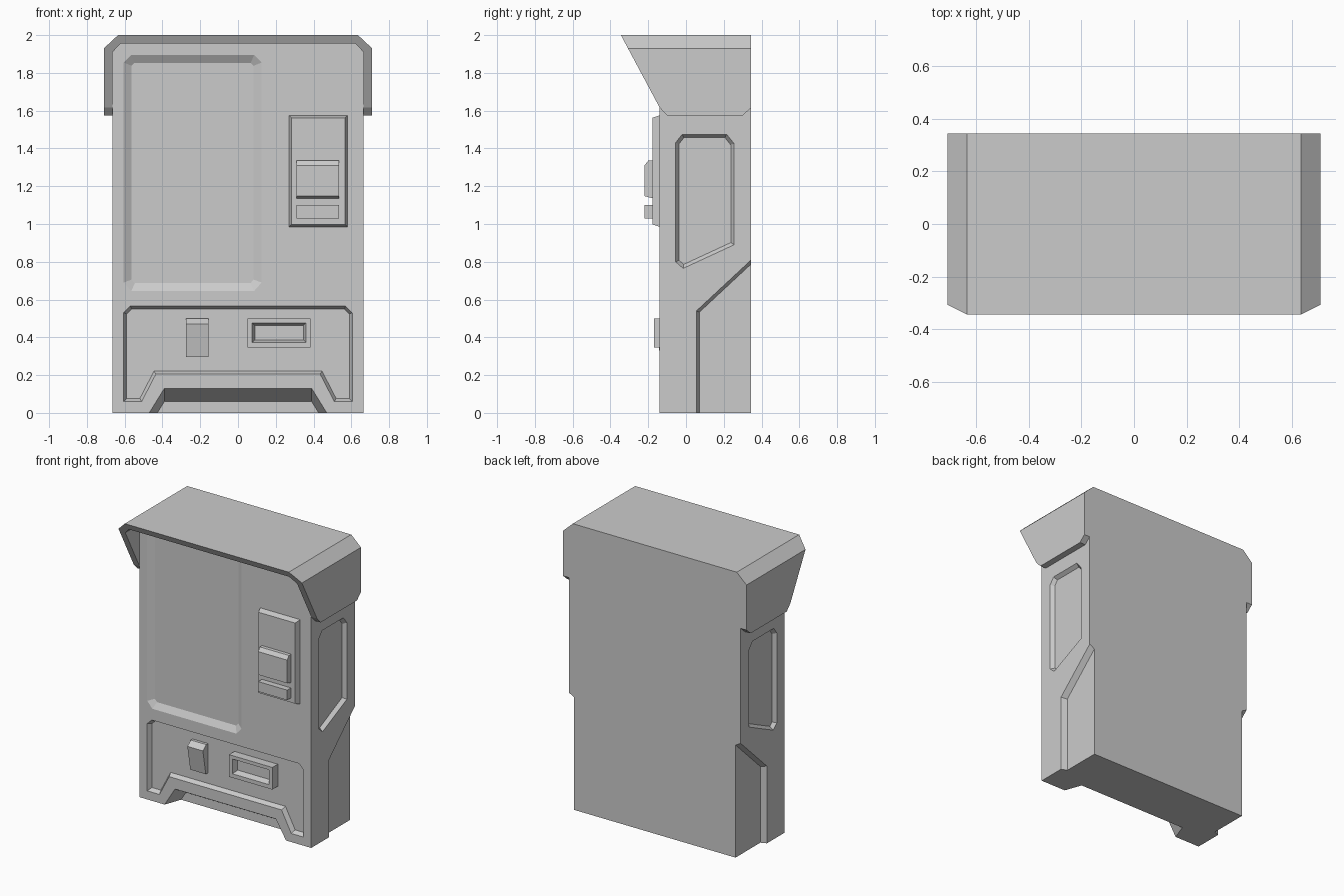
import bpy, bmesh
from mathutils import Vector

cube = bpy.data.objects.get("Cube")
if cube:
    bpy.data.objects.remove(cube, do_unlink=True)

grey = bpy.data.materials.new("plain_grey")
grey.use_nodes = True
grey.diffuse_color = (0.6, 0.6, 0.6, 1)
grey.node_tree.nodes["Principled BSDF"].inputs["Base Color"].default_value = (0.6, 0.6, 0.6, 1)


def front(points, y):
    """Place an (x, z) outline on a plane facing the front."""
    return [Vector((x, y, z)) for x, z in points]


def side(points, x):
    """Place a (y, z) outline on a plane facing sideways."""
    return [Vector((x, y, z)) for y, z in points]


def mirrored(half):
    """Complete a symmetric outline from its +x half."""
    return half + [(-x, z) for x, z in reversed(half)]


def rect(x0, x1, z0, z1):
    return [(x0, z0), (x1, z0), (x1, z1), (x0, z1)]


def inset(points, width):
    """Shrink an outline by a constant width with mitred corners."""
    pts = [Vector(p) for p in points]
    n = len(pts)
    area = sum(pts[i - 1].cross(pts[i]) for i in range(n))
    sign = 1 if area > 0 else -1
    out = []
    for i, p in enumerate(pts):
        a = (p - pts[i - 1]).normalized()
        b = (pts[(i + 1) % n] - p).normalized()
        na = Vector((-a.y, a.x)) * sign
        nb = Vector((-b.y, b.x)) * sign
        out.append(tuple(p + (na + nb) * width / (1 + na.dot(nb))))
    return out


def loft(name, loops):
    """Closed solid through matching loops of points."""
    bm = bmesh.new()
    rings = [[bm.verts.new(p) for p in loop] for loop in loops]
    for r, s in zip(rings, rings[1:]):
        for i in range(len(r)):
            bm.faces.new((r[i - 1], r[i], s[i], s[i - 1]))
    bm.faces.new(rings[0])
    bm.faces.new(rings[-1])
    bmesh.ops.recalc_face_normals(bm, faces=bm.faces)
    mesh = bpy.data.meshes.new(name)
    bm.to_mesh(mesh)
    bm.free()
    mesh.materials.append(grey)
    ob = bpy.data.objects.new(name, mesh)
    bpy.context.collection.objects.link(ob)
    return ob


def boolean(ob, cutter, operation="DIFFERENCE"):
    mod = ob.modifiers.new("cut", "BOOLEAN")
    mod.operation = operation
    mod.solver = "EXACT"
    mod.object = cutter
    bpy.context.view_layer.objects.active = ob
    bpy.ops.object.modifier_apply(modifier=mod.name)
    bpy.data.objects.remove(cutter, do_unlink=True)


def recess(ob, place, outline, surface, depth, rim, inner=None):
    """Cut a recess with sloping rim; depth is signed, pointing into the solid."""
    floor = inner or inset(outline, rim)
    boolean(ob, loft("cutter", [place(outline, surface - depth),
                                place(outline, surface),
                                place(floor, surface + depth)]))


FACE, BACK, HALF = -0.14, 0.345, 0.665

# Cabinet
shell = mirrored([(HALF, 0), (HALF, 1.91), (0.62, 1.955)])
cabinet = loft("cabinet", [front(shell, FACE), front(shell, BACK)])

# Display window
window = [(-0.565, 0.645), (0.085, 0.645), (0.125, 0.69), (0.125, 1.855),
          (0.085, 1.895), (-0.565, 1.895), (-0.605, 1.855), (-0.605, 0.69)]
recess(cabinet, front, window, FACE, 0.025, 0.042)

# Delivery panel
panel = mirrored([(0.435, 0.205), (0.51, 0.06), (0.605, 0.06), (0.605, 0.53), (0.57, 0.565)])
recess(cabinet, front, panel, FACE, 0.03, 0.016)

# Toe notch in the base
recess(cabinet, front, mirrored([(0.55, -0.13), (0.39, 0.13)]), FACE, 0.12, 0,
       mirrored([(0.507, -0.13), (0.39, 0.06)]))

# Side recesses and rear lower cutaways
side_window = [(-0.02, 1.475), (0.215, 1.475), (0.255, 1.425), (0.255, 0.89),
               (-0.015, 0.765), (-0.055, 0.8), (-0.055, 1.43)]
cutaway = [(0.055, -0.1), (0.055, 0.54), (0.345, 0.81), (0.4, 0.861), (0.4, -0.1)]
for s in (-1, 1):
    recess(cabinet, side, side_window, s * HALF, -s * 0.025, 0.018)
    recess(cabinet, side, cutaway, s * HALF, -s * 0.04, 0.016)

# Hood wrapping the top and upper sides
arch = mirrored([(HALF, 1.4), (0.71, 1.4), (0.71, 1.93), (0.635, 2)])
arch = [(HALF, 1.4), (0.71, 1.4), (0.71, 1.93), (0.635, 2)]
arch += [(-x, z) for x, z in reversed(arch)]
arch += [(-HALF, 1.91), (-0.62, 1.955), (0.62, 1.955), (HALF, 1.91)]
hood = loft("hood", [front(arch, -0.5), front(arch, 0.5)])
hood_side = [(-0.35, 2.01), (BACK, 2.01), (BACK, 1.615), (0.3, 1.575),
             (-0.1, 1.575), (FACE, 1.617)]
boolean(hood, loft("cutter", [side(hood_side, -1), side(hood_side, 1)]), "INTERSECT")

# Payment panel with its reader and slot
plate = rect(0.27, 0.58, 0.985, 1.575)
loft("payment_panel", [front(plate, FACE + 0.01), front(plate, FACE),
                       front(inset(plate, 0.013), -0.178)])
reader = [(-0.17, 1.337), (-0.2, 1.335), (-0.22, 1.31), (-0.22, 1.148), (-0.17, 1.134)]
loft("payment_reader", [side(reader, 0.31), side(reader, 0.535)])
slot = rect(0.31, 0.535, 1.03, 1.1)
loft("payment_slot", [front(slot, -0.17), front(slot, -0.22)])

# Coin lever
lever = [(-0.1, 0.5), (-0.13, 0.5), (-0.167, 0.47), (-0.135, 0.295), (-0.1, 0.295)]
loft("coin_lever", [side(lever, -0.275), side(lever, -0.155)])

# Coin return tray
tray = rect(0.05, 0.385, 0.345, 0.5)
coin_tray = loft("coin_tray", [front(tray, -0.1), front(tray, -0.17)])
recess(coin_tray, front, rect(0.075, 0.36, 0.373, 0.476), -0.17, 0.04, 0.014)
